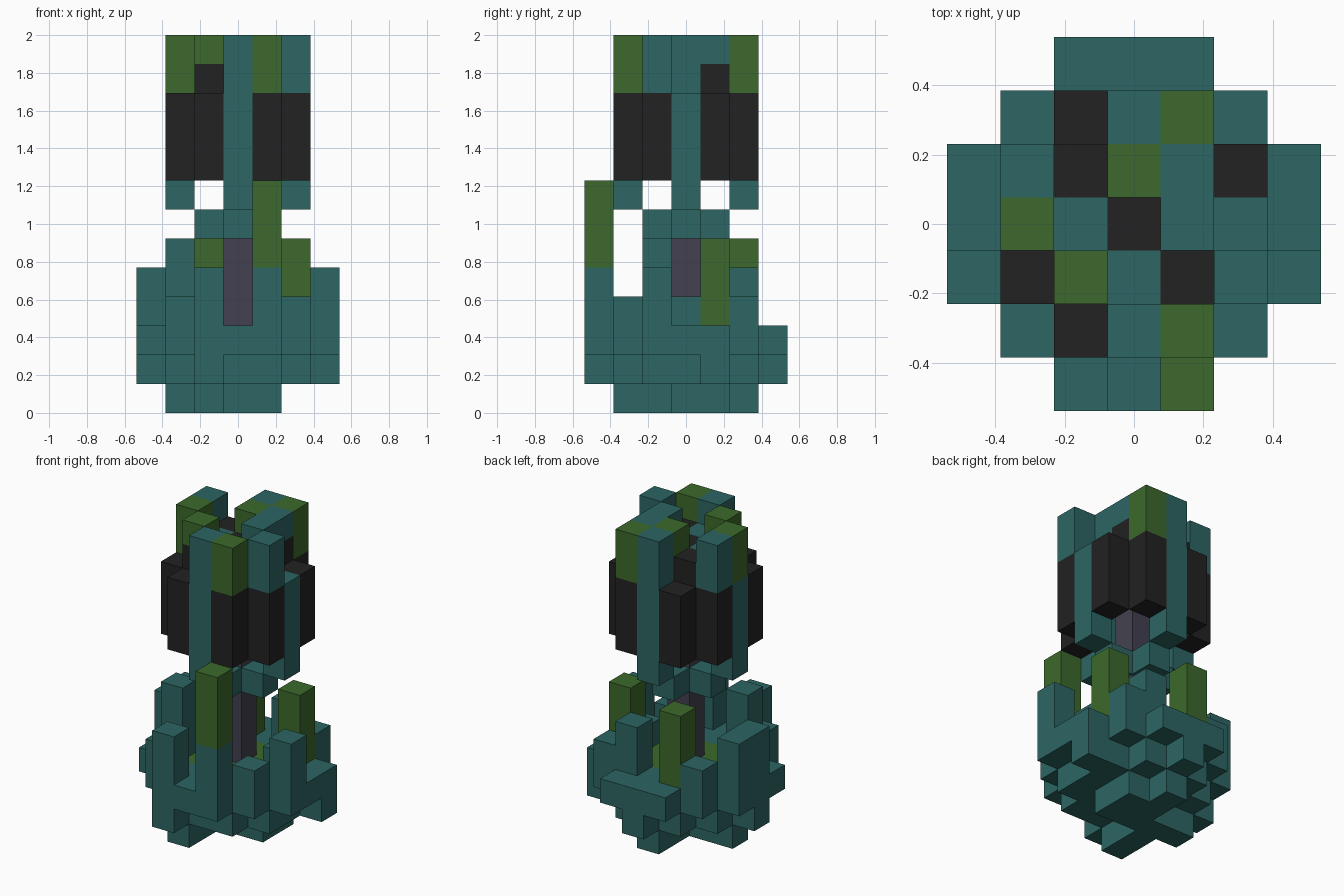
import bpy
import bmesh
from mathutils import Vector

if "Cube" in bpy.data.objects:
    bpy.data.objects.remove(bpy.data.objects["Cube"], do_unlink=True)

S = 2 / 13  # edge of one block
COLOURS = {
    "teal": (0.025, 0.133, 0.125),
    "green": (0.045, 0.141, 0.025),
    "black": (0.016, 0.016, 0.016),
    "violet": (0.055, 0.053, 0.080),
}
NAMES = list(COLOURS)
materials = []
for name, rgb in COLOURS.items():
    m = bpy.data.materials.new(name)
    m.use_nodes = True
    m.diffuse_color = (*rgb, 1)
    bsdf = next(n for n in m.node_tree.nodes if n.type == "BSDF_PRINCIPLED")
    bsdf.inputs["Base Color"].default_value = (*rgb, 1)
    bsdf.inputs["Roughness"].default_value = 0.9
    materials.append(m)

cells = {}  # (x, y, z) -> (part, colour)


def column(part, colour, x, y, low, high):
    """Stack blocks from level low up to, not including, level high."""
    for z in range(low, high):
        cells[x, y, z] = (part, colour)


R = range(-2, 3)
INNER = range(-1, 2)

# Foot: irregular lowest layer
for x, y in [(-2, 0), (-1, -2), (-1, -1), (-1, 0), (0, 0), (1, 0), (0, 1), (1, 1), (0, 2)]:
    column("foot", "teal", x, y, 0, 1)

# Bowl: rounded floor with raised corners and a green inside
for x in R:
    for y in R:
        corner = abs(x) == 2 and abs(y) == 2
        if corner:
            column("bowl", "teal", x, y, 2, 4)
        else:
            column("bowl", "teal", x, y, 1, 3)
for x in INNER:
    for y in INNER:
        column("bowl", "green", x, y, 2, 3)
column("bowl", "teal", 2, 0, 3, 4)

# Outer leaves around the bowl: position, bottom, top
for x, y, low, high in [
    (-1, -3, 1, 5), (0, -3, 2, 3), (1, -3, 2, 5),
    (3, -1, 2, 5), (3, 0, 2, 3), (3, 1, 1, 3),
    (-1, 3, 2, 3), (0, 3, 1, 3), (1, 3, 2, 3),
    (-3, -1, 2, 3), (-3, 0, 1, 5), (-3, 1, 2, 5),
    (-2, -1, 3, 6), (1, 2, 3, 5),
]:
    column("outer_leaves", "teal", x, y, low, high)

# Green shoots rising out of the leaves
column("green_shoots", "green", 1, -3, 5, 8)
column("green_shoots", "green", 2, 1, 3, 6)
column("green_shoots", "green", -1, 2, 3, 6)

# Stem and the cross-shaped collar below the bud
column("stem", "violet", 0, 0, 3, 10)
for x, y in [(1, 0), (-1, 0), (0, 1), (0, -1)]:
    column("collar", "teal", x, y, 6, 7)
    column("bud_ribs", "teal", 2 * x, 2 * y, 7, 11)

# Bud: dark petals between the ribs, closing inwards near the top
for a in (-1, 1):
    for b in (-1, 1):
        column("petals", "black", 2 * a, b, 8, 11)
        column("petals", "black", a, 2 * b, 8, 11)
        column("petals", "black", a, b, 11, 12)
column("petals", "black", 0, 0, 11, 12)
for x, y in [(-1, 0), (0, -1), (0, 1), (1, 0)]:
    column("bud_ribs", "teal", x, y, 11, 12)

# Crown: uneven tips
for x, y, low, colour in [
    (0, -2, 11, "teal"), (0, 2, 11, "teal"), (2, -1, 11, "teal"),
    (1, 0, 12, "teal"), (1, 1, 12, "teal"), (-2, 1, 11, "teal"),
    (-2, 0, 11, "green"), (-1, -1, 12, "green"), (0, 1, 12, "green"),
    (1, -2, 11, "green"), (1, 2, 11, "green"),
]:
    column("crown", colour, x, y, low, 13)

# Mesh each part, leaving out faces hidden between touching blocks
for part in dict.fromkeys(p for p, c in cells.values()):
    bm = bmesh.new()
    for cell, (owner, colour) in cells.items():
        if owner != part:
            continue
        centre = Vector(cell) + Vector((0, 0, 0.5))
        for axis in range(3):
            for sign in (-1, 1):
                n = Vector((0, 0, 0))
                n[axis] = sign
                if tuple(int(v) for v in Vector(cell) + n) in cells:
                    continue
                u = Vector((0, 0, 0))
                u[(axis + 1) % 3] = 0.5
                v = n.cross(u)
                mid = centre + n / 2
                quad = [mid - u - v, mid + u - v, mid + u + v, mid - u + v]
                face = bm.faces.new([bm.verts.new(p * S) for p in quad])
                face.material_index = NAMES.index(colour)
    bmesh.ops.remove_doubles(bm, verts=bm.verts, dist=0.001)
    mesh = bpy.data.meshes.new(part)
    bm.to_mesh(mesh)
    bm.free()
    for m in materials:
        mesh.materials.append(m)
    bpy.context.collection.objects.link(bpy.data.objects.new(part, mesh))
